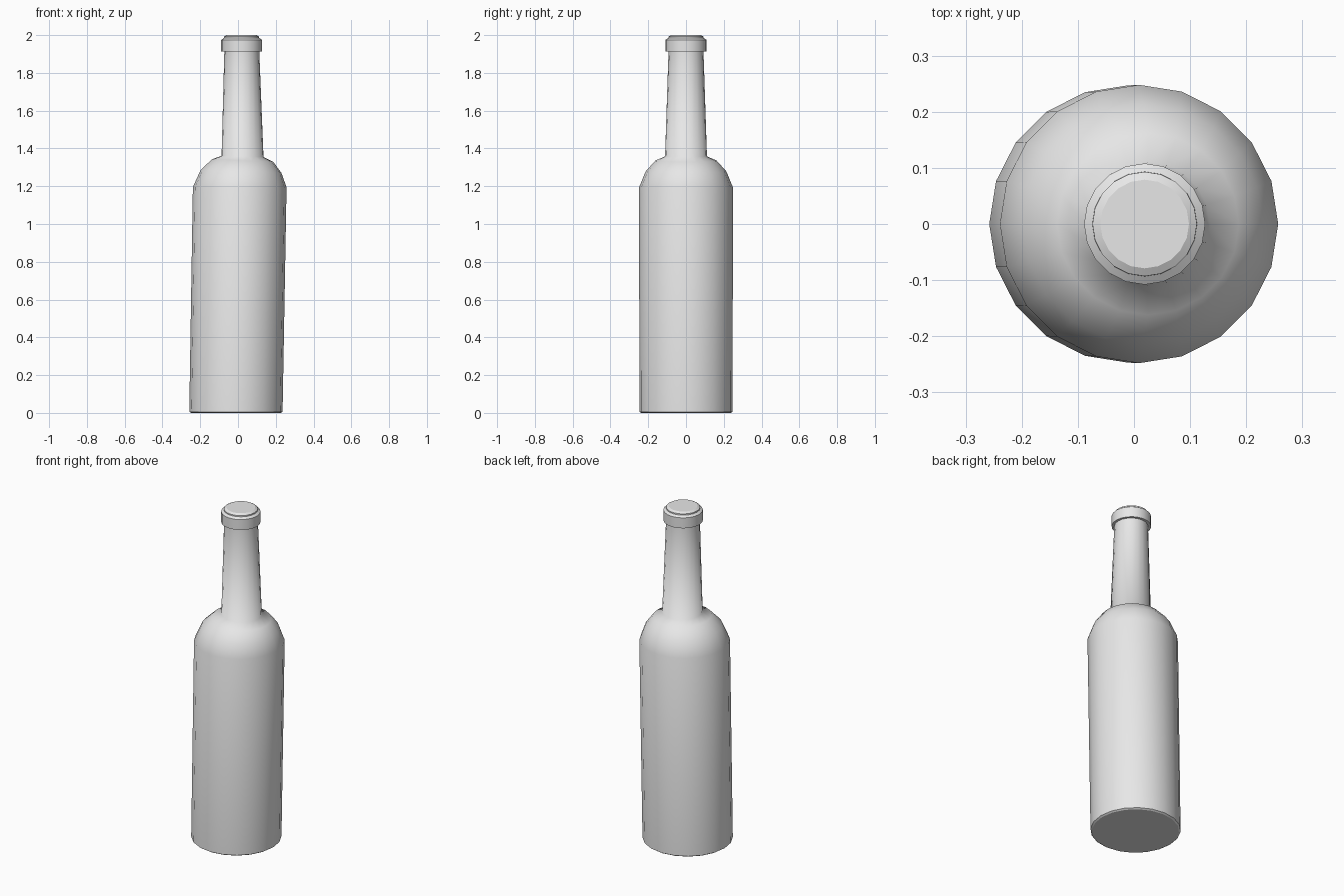
import bpy
import bmesh
import math

SIDES = 20

cube = bpy.data.objects.get("Cube")
if cube:
    bpy.data.objects.remove(cube, do_unlink=True)

grey = bpy.data.materials.new("plain grey")
grey.use_nodes = True
grey.diffuse_color = (0.8, 0.8, 0.8, 1)
grey.node_tree.nodes["Principled BSDF"].inputs["Base Color"].default_value = (0.8, 0.8, 0.8, 1)


def turned_part(name, profile, sharp_rings):
    """Loft rings given as (centre x, height, radius, tilt), capped at both ends."""
    bm = bmesh.new()
    rings = []
    for cx, z, r, tilt in profile:
        ring = []
        for i in range(SIDES):
            a = 2 * math.pi * i / SIDES
            x = r * math.cos(a)
            ring.append(bm.verts.new((cx + x, r * math.sin(a), z + tilt * x)))
        rings.append(ring)
    for low, high in zip(rings, rings[1:]):
        for i in range(SIDES):
            j = (i + 1) % SIDES
            bm.faces.new((low[i], low[j], high[j], high[i]))
    bm.faces.new(rings[0][::-1])
    bm.faces.new(rings[-1])
    for face in bm.faces:
        face.smooth = True
    # Crisp rims
    for k in sharp_rings:
        for i in range(SIDES):
            bm.edges.get((rings[k][i], rings[k][(i + 1) % SIDES])).smooth = False
    mesh = bpy.data.meshes.new(name)
    bm.to_mesh(mesh)
    bm.free()
    mesh.materials.append(grey)
    obj = bpy.data.objects.new(name, mesh)
    bpy.context.collection.objects.link(obj)
    return obj


# Body, shoulder and neck, leaning slightly to one side
turned_part("bottle", [
    (-0.011, 0.0, 0.238, 0),
    (-0.011, 0.006, 0.247, 0),
    (0.009, 1.195, 0.248, 0),
    (0.016, 1.278, 0.214, -0.037),
    (0.025, 1.336, 0.162, -0.045),
    (0.024, 1.358, 0.111, -0.027),
    (0.020, 1.93, 0.092, 0),
], [0, 1, 6])

# Raised band round the mouth
turned_part("lip_band", [
    (0.020, 1.912, 0.090, 0),
    (0.019, 1.912, 0.108, 0),
    (0.019, 1.975, 0.108, 0),
    (0.019, 1.985, 0.093, 0),
], [0, 1, 2, 3])

# Mouth rim with its flat closed top
turned_part("mouth_rim", [
    (0.019, 1.97, 0.094, 0),
    (0.019, 1.992, 0.093, 0),
    (0.019, 2.0, 0.079, 0),
], [0, 1, 2])
